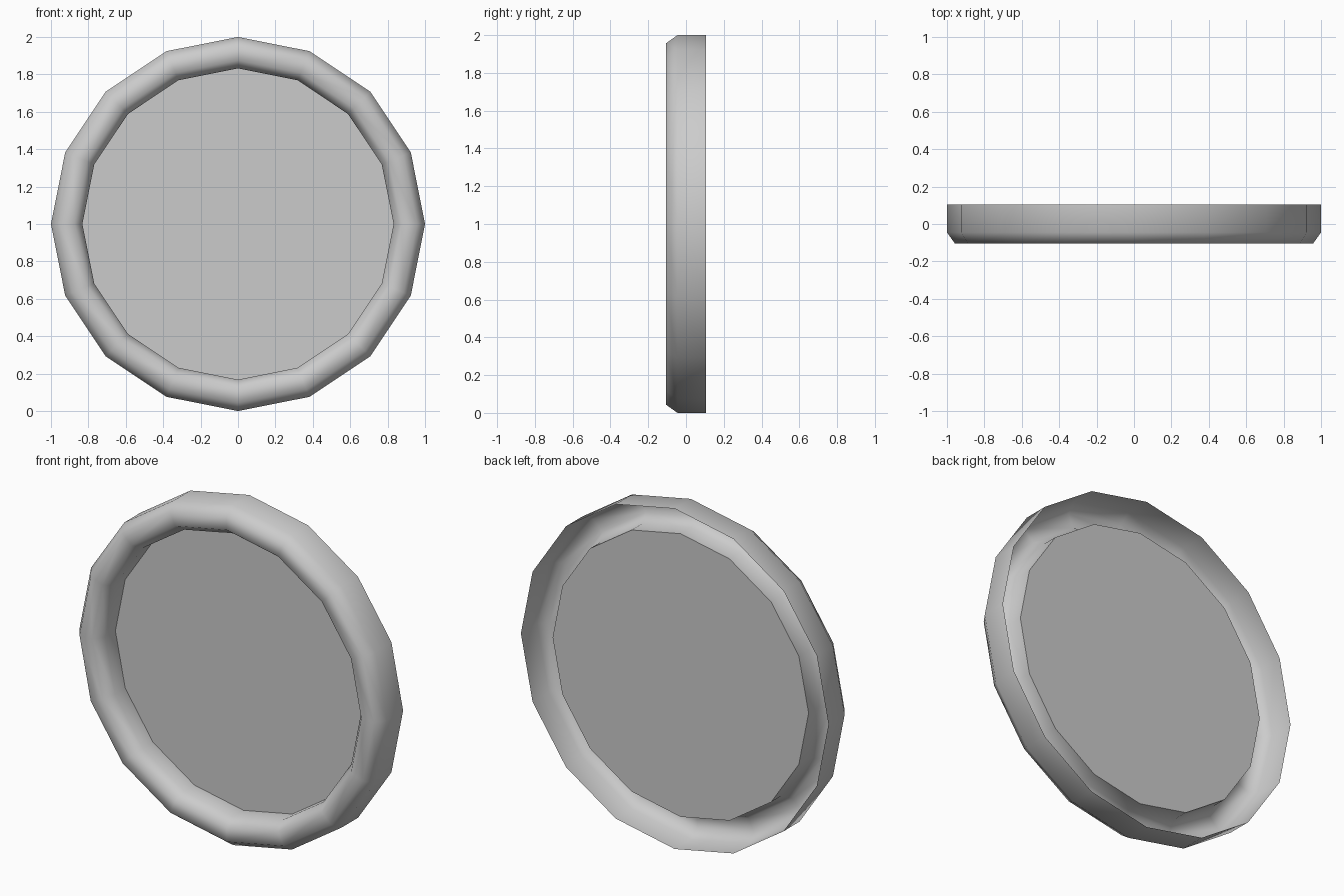
import bpy, bmesh, math

if "Cube" in bpy.data.objects:
    bpy.data.objects.remove(bpy.data.objects["Cube"])

SIDES = 16
CENTRE_Z = 1.0


def ring_point(bm, r, y, i):
    a = 2 * math.pi * i / SIDES
    return bm.verts.new((r * math.cos(a), y, CENTRE_Z + r * math.sin(a)))


def finish(bm, name, smooth):
    mesh = bpy.data.meshes.new(name)
    for f in bm.faces:
        f.smooth = smooth
    bm.to_mesh(mesh)
    bm.free()
    ob = bpy.data.objects.new(name, mesh)
    bpy.context.collection.objects.link(ob)
    return ob


# Rim: rounded channel, open at the back, with a deeper outer wall (radius, y)
profile = [(1.0, 0.105), (1.0, -0.045), (0.957, -0.105),
           (0.875, -0.105), (0.832, -0.045), (0.832, 0.05)]
bm = bmesh.new()
loops = [[ring_point(bm, r, y, i) for i in range(SIDES)] for r, y in profile]
for a, b in zip(loops, loops[1:]):
    for i in range(SIDES):
        j = (i + 1) % SIDES
        bm.faces.new((a[i], b[i], b[j], a[j]))
# Outer wall must face away from the centre
bm.normal_update()
bm.faces.ensure_lookup_table()
f = bm.faces[0]
c = f.calc_center_median()
if f.normal.x * c.x + f.normal.z * (c.z - CENTRE_Z) < 0:
    bmesh.ops.reverse_faces(bm, faces=bm.faces[:])
finish(bm, "rim", True)

# Pane: thin translucent sheet closing the inner wall, facing the front
bm = bmesh.new()
bm.faces.new([ring_point(bm, 0.832, 0.05, i) for i in range(SIDES)])
bm.normal_update()
bm.faces.ensure_lookup_table()
if bm.faces[0].normal.y > 0:
    bmesh.ops.reverse_faces(bm, faces=bm.faces[:])
pane = finish(bm, "pane", False)
mat = bpy.data.materials.new("pane_grey")
mat.diffuse_color = (0.6, 0.6, 0.6, 0.7)
mat.use_nodes = True
mat.node_tree.nodes["Principled BSDF"].inputs["Base Color"].default_value = mat.diffuse_color
pane.data.materials.append(mat)
